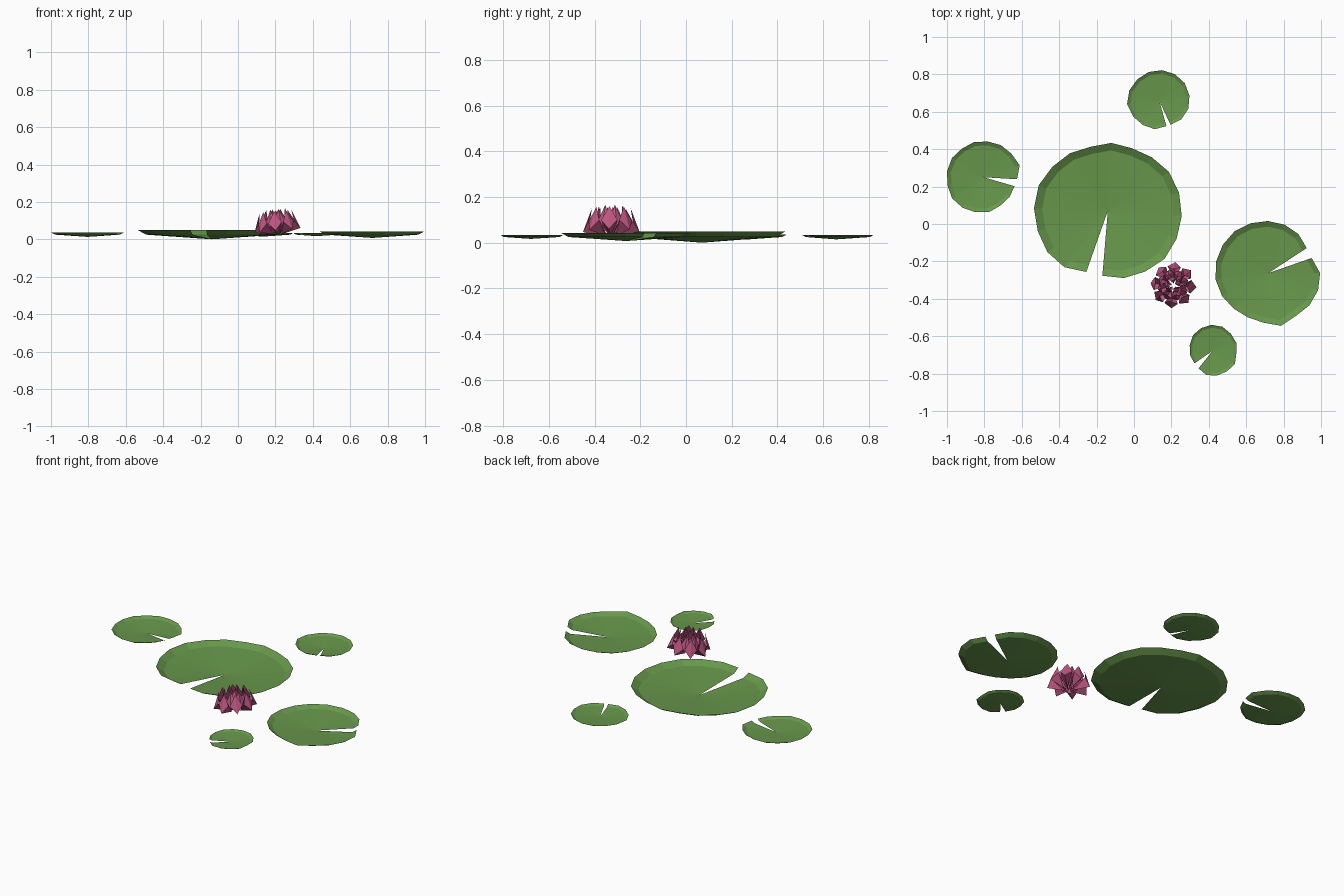
import bpy, bmesh, math
from mathutils import Matrix, Vector

if "Cube" in bpy.data.objects:
    bpy.data.objects.remove(bpy.data.objects["Cube"])


def material(name, rgb):
    m = bpy.data.materials.new(name)
    m.diffuse_color = (*rgb, 1)
    m.use_nodes = True
    m.node_tree.nodes["Principled BSDF"].inputs["Base Color"].default_value = m.diffuse_color
    return m


GREEN = material("leaf green", (0.138, 0.314, 0.072))
PINK = material("petal pink", (0.52, 0.095, 0.225))


def make_object(name, bm, mat):
    mesh = bpy.data.meshes.new(name)
    bm.to_mesh(mesh)
    bm.free()
    mesh.materials.append(mat)
    ob = bpy.data.objects.new(name, mesh)
    bpy.context.collection.objects.link(ob)
    return ob


# Lily pad: shallow notched dish with an upturned rim.
# start/end are the notch edge angles, radii (cm) are evenly spread between them.
def lily_pad(name, x, y, size, start, end, radii):
    bm = bmesh.new()
    mid = 0.025
    centre = bm.verts.new((x, y, mid - 0.0625 * size))
    inner, outer = [], []
    for i, r in enumerate(radii):
        a = math.radians(start + (end - start) * i / (len(radii) - 1))
        r *= 0.01
        for ring, k, z in ((inner, 0.89, mid), (outer, 1.0, mid + 0.06 * size)):
            ring.append(bm.verts.new((x + k * r * math.cos(a), y + k * r * math.sin(a), z)))
    for i in range(len(radii) - 1):
        bm.faces.new((centre, inner[i], inner[i + 1]))
        bm.faces.new((inner[i], outer[i], outer[i + 1], inner[i + 1]))
    make_object(name, bm, GREEN)


lily_pad("large_pad", -0.14, 0.07, 0.395, -94.8, 250.6,
         [34.8, 36.9, 38.1, 39.7, 39.7, 39.6, 39.3, 38.8, 37.1, 35.9,
          36.4, 35.5, 36.9, 37.9, 39.4, 39.5, 39.0, 39.1, 38.0, 34.6])
lily_pad("right_pad", 0.72, -0.262, 0.28, 33.3, 379.2,
         [24.3, 26.2, 27.2, 27.8, 28.3, 28.8, 28.8, 28.8, 28.6, 27.8,
          26.7, 26.2, 26.7, 29.0, 27.2, 27.8, 28.0, 27.5, 24.3])
lily_pad("left_pad", -0.804, 0.25, 0.19, -3.4, 343.8,
         [17.9, 20.3, 19.5, 19.5, 19.2, 19.5, 19.2, 19.8, 19.8,
          19.8, 20.3, 19.8, 19.2, 18.9, 17.6, 17.4, 17.3])
lily_pad("back_pad", 0.136, 0.657, 0.165, -65, 285.6,
         [13.9, 15.2, 16.0, 16.3, 16.6, 16.6, 16.6, 16.6, 16.6,
          17.1, 17.4, 16.3, 15.5, 15.2, 13.9])
lily_pad("front_pad", 0.42, -0.678, 0.13, -128.7, 214.8,
         [12.0, 13.4, 13.4, 13.4, 13.9, 12.8, 13.4, 13.4, 13.9,
          13.9, 13.6, 13.4, 12.6, 12.3, 11.8])


# Flower petals: keeled kites with a base, belly, two shoulders and a tip.
FLOWER = Matrix.Translation((0.216, -0.327, 0.0)) @ Matrix.Rotation(math.radians(-6), 4, 'Y')


def petal_ring(name, count, offset, base, belly, shoulder, tip):
    bm = bmesh.new()
    for i in range(count):
        turn = FLOWER @ Matrix.Rotation(math.radians(offset + 360 * i / count), 4, 'Z')
        sr, sw, sz = shoulder
        pts = [(base[0], 0, base[1]), (belly[0], 0, belly[1]),
               (sr, sw, sz), (sr, -sw, sz), (tip[0], 0, tip[1])]
        b, k, l, r, t = [bm.verts.new(turn @ Vector(p)) for p in pts]
        for f in ((b, l, k), (k, l, t), (b, k, r), (k, t, r)):
            bm.faces.new(f)
    make_object(name, bm, PINK)


petal_ring("outer_petals", 8, 40, (0.03, 0.028), (0.124, 0.048), (0.098, 0.036, 0.09), (0.085, 0.152))
petal_ring("middle_petals", 8, 62, (0.02, 0.03), (0.085, 0.065), (0.065, 0.027, 0.1), (0.055, 0.162))
petal_ring("inner_petals", 5, 20, (0.01, 0.03), (0.045, 0.075), (0.033, 0.02, 0.11), (0.02, 0.155))
